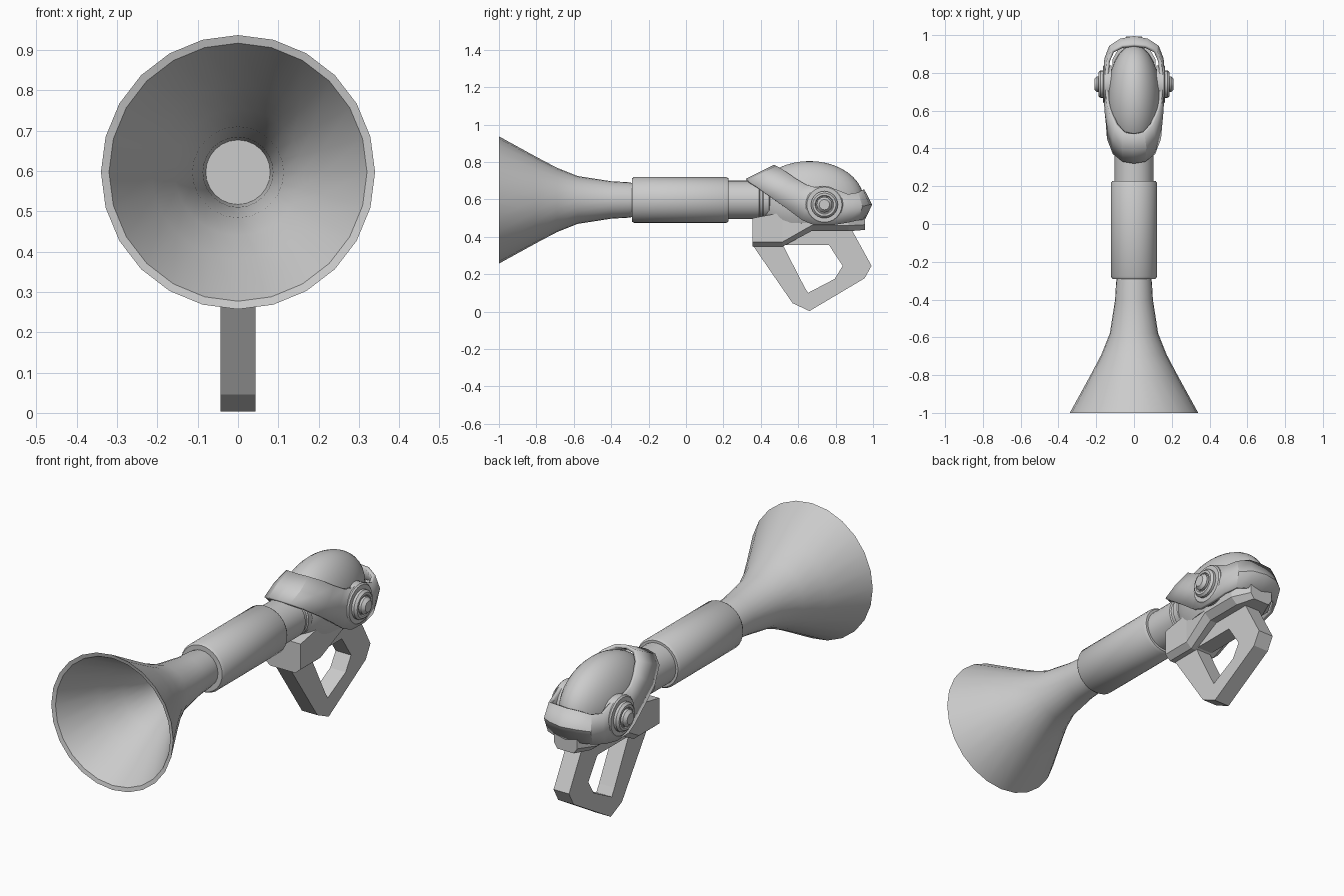
import bpy, bmesh, math
from mathutils import Vector

if "Cube" in bpy.data.objects:
    bpy.data.objects.remove(bpy.data.objects["Cube"])

grey = bpy.data.materials.new("plain_grey")
grey.diffuse_color = (0.6, 0.6, 0.6, 1)
grey.use_nodes = True
grey.node_tree.nodes["Principled BSDF"].inputs["Base Color"].default_value = grey.diffuse_color
AXIS = 0.597  # height of the barrel axis


def finish(name, bm, smooth=35):
    bmesh.ops.remove_doubles(bm, verts=bm.verts, dist=1e-5)
    bmesh.ops.recalc_face_normals(bm, faces=bm.faces)
    me = bpy.data.meshes.new(name)
    bm.to_mesh(me)
    bm.free()
    me.materials.append(grey)
    ob = bpy.data.objects.new(name, me)
    bpy.context.collection.objects.link(ob)
    bpy.ops.object.select_all(action='DESELECT')
    ob.select_set(True)
    bpy.context.view_layer.objects.active = ob
    if smooth:
        bpy.ops.object.shade_smooth_by_angle(angle=math.radians(smooth))
    return ob


def lathe(name, profile, sides, origin, axis, smooth=35):
    """Spin (radius, distance) points about an axis through origin."""
    bm = bmesh.new()
    axis = Vector(axis)
    u = Vector((0, 0, 1))
    w = axis.cross(u)
    rings = []
    for r, d in profile:
        ring = []
        for i in range(sides):
            a = 2 * math.pi * i / sides
            ring.append(bm.verts.new(Vector(origin) + axis * d + (u * math.cos(a) + w * math.sin(a)) * r))
        rings.append(ring)
    for a, b in zip(rings, rings[1:]):
        for i in range(sides):
            j = (i + 1) % sides
            bm.faces.new((a[i], a[j], b[j], b[i]))
    bm.faces.new(rings[0])
    bm.faces.new(rings[-1])
    return finish(name, bm, smooth)


# Flared horn with a hollow bell and a flat floor inside
lathe("horn", [(0.088, -0.27), (0.095, -0.31), (0.1, -0.4), (0.128, -0.58), (0.172, -0.69), (0.23, -0.8),
               (0.34, -1.0), (0.32, -0.995), (0.215, -0.8), (0.157, -0.69), (0.113, -0.58),
               (0.087, -0.4), (0.08, -0.3)], 24, (0, 0, AXIS), (0, 1, 0))

# Thick sleeve with bevelled ends
lathe("sleeve", [(0.085, -0.29), (0.115, -0.29), (0.123, -0.277), (0.123, 0.215), (0.115, 0.228), (0.085, 0.228)],
      32, (0, 0, AXIS), (0, 1, 0))

# Barrel with stepped rings leading into the head
lathe("barrel", [(0.103, 0.2), (0.103, 0.39), (0.097, 0.395), (0.097, 0.41), (0.103, 0.415), (0.103, 0.445),
                 (0.094, 0.452), (0.094, 0.49), (0.085, 0.5), (0.085, 0.65)], 32, (0, 0, AXIS), (0, 1, 0))

# Domed top of the head, flattened underneath
bm = bmesh.new()
bmesh.ops.create_uvsphere(bm, u_segments=32, v_segments=20, radius=1)
for v in bm.verts:
    v.co = (v.co.x * 0.142, 0.66 + v.co.y * 0.29, max(0.47, 0.596 + v.co.z * 0.209))
finish("dome", bm)

# Strap: rises over the front of the head, passes the pivots, closes at the back
low = [(0, .32, .71), (.06, .33, .703), (.112, .37, .675), (.143, .45, .615), (.15, .54, .55), (.153, .62, .49),
       (.158, .68, .464), (.16, .78, .462), (.152, .86, .475), (.125, .92, .488), (.065, .95, .492), (0, .957, .492)]
high = [(0, .47, .785), (.055, .482, .78), (.1, .525, .755), (.128, .585, .713), (.145, .64, .68), (.15, .69, .665),
        (.155, .74, .67), (.152, .80, .655), (.145, .865, .628), (.12, .92, .637), (.065, .948, .652), (0, .954, .652)]
bm = bmesh.new()
for side in (1, -1):
    rows = []
    for i, (a, b) in enumerate(zip(low, high)):
        a, b = Vector(a), Vector(b)
        m = (a + b) / 2
        back = max(0, (i - 6) / 5)      # pointed ridge grows towards the back
        m.x += 0.008 if m.x > 0 else 0
        m.y += 0.04 * back
        row = []
        for p in (a, m, b):
            row.append(bm.verts.new((p.x * side, p.y, p.z)))
        rows.append(row)
    for p, q in zip(rows, rows[1:]):
        for k in range(2):
            f = (p[k], q[k], q[k + 1], p[k + 1])
            bm.faces.new(f if side == 1 else f[::-1])
strap = finish("strap", bm, 30)
mod = strap.modifiers.new("thickness", 'SOLIDIFY')
mod.thickness = 0.018
mod.offset = -1

# Round pivots on both sides
for side, label in ((1, "right"), (-1, "left")):
    at = (0, 0.74, 0.572)
    lathe("pivot_disc_" + label, [(0.1, 0.12), (0.1, 0.158), (0.094, 0.165)], 24, at, (side, 0, 0))
    lathe("pivot_ring_" + label, [(0.072, 0.15), (0.072, 0.178), (0.062, 0.189), (0.05, 0.189), (0.046, 0.183)],
          24, at, (side, 0, 0))
    lathe("pivot_bolt_" + label, [(0.042, 0.17), (0.042, 0.195), (0.028, 0.21)], 12, at, (side, 0, 0))

# Lower body with chamfered underside: y, half width, top, side bottom, underside
stations = [(.355, .1, .5, .372, .347), (.515, .1, .53, .372, .347), (.67, .115, .56, .46, .43),
            (.87, .115, .58, .46, .43), (.958, .065, .58, .465, .437)]
bm = bmesh.new()
rings = []
for y, w, top, mid, bot in stations:
    pts = [(w, top), (w, mid), (w * 0.7, bot), (-w * 0.7, bot), (-w, mid), (-w, top)]
    rings.append([bm.verts.new((x, y, z)) for x, z in pts])
for a, b in zip(rings, rings[1:]):
    for i in range(6):
        j = (i + 1) % 6
        bm.faces.new((a[i], a[j], b[j], b[i]))
bm.faces.new(rings[0])
bm.faces.new(rings[-1])
finish("lower_body", bm, 0)

# Angular loop handle: matching outer and inner outlines, extruded across x
outer = [(.36, .35), (.57, .045), (.66, .003), (.955, .178), (.992, .245), (.885, .44), (.40, .44)]
inner = [(.52, .352), (.63, .138), (.652, .1), (.795, .175), (.838, .245), (.765, .355), (.525, .355)]
bm = bmesh.new()
W = 0.043
layers = [[bm.verts.new((x, y, z)) for y, z in loop] for x in (-W, W) for loop in (outer, inner)]
n = len(outer)
for i in range(n):
    j = (i + 1) % n
    o0, i0, o1, i1 = layers
    bm.faces.new((o0[i], o0[j], i0[j], i0[i]))
    bm.faces.new((o1[i], i1[i], i1[j], o1[j]))
    bm.faces.new((o0[i], o1[i], o1[j], o0[j]))
    bm.faces.new((i0[i], i0[j], i1[j], i1[i]))
finish("handle", bm, 0)
